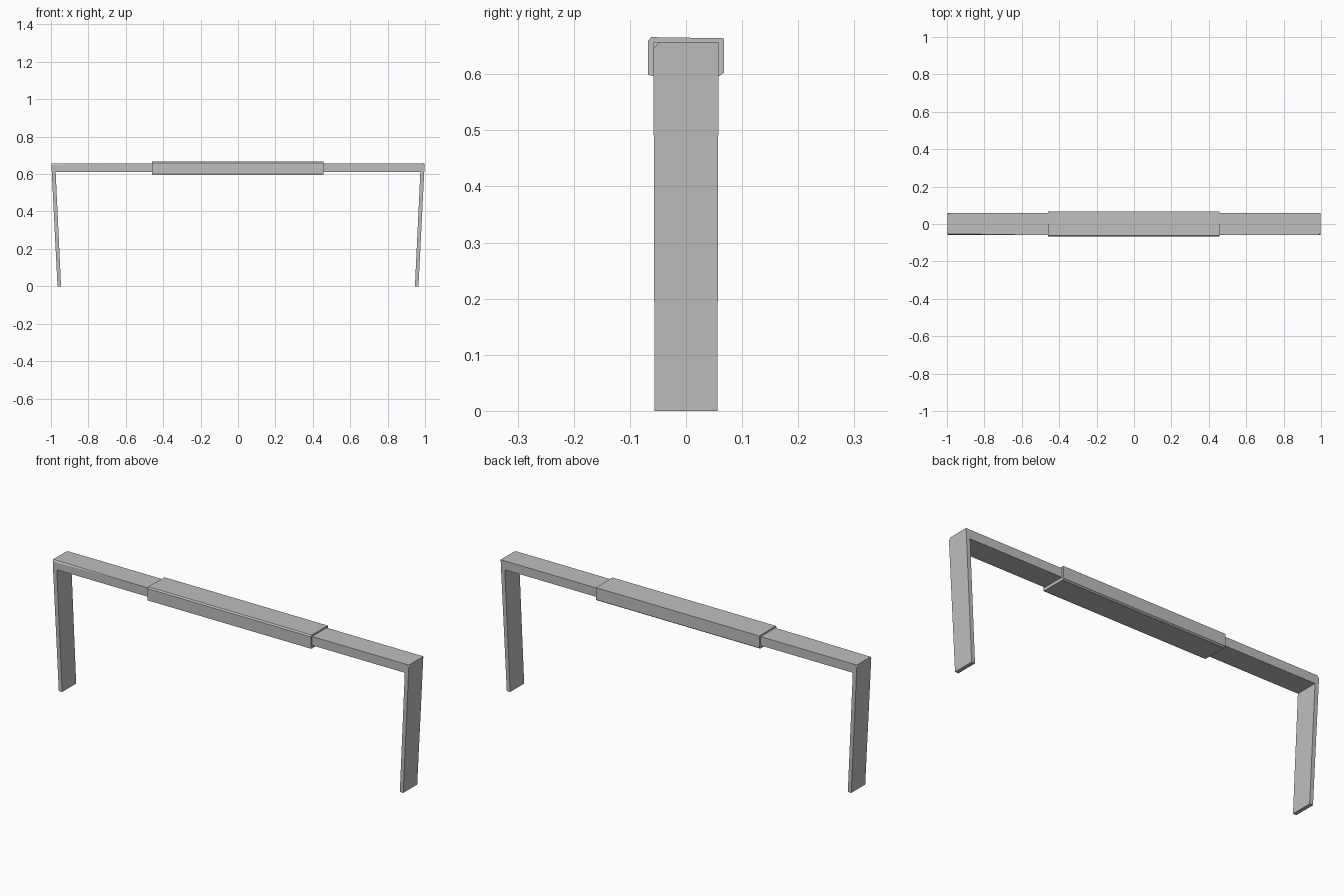
import bpy
import bmesh
from mathutils import Vector

cube = bpy.data.objects.get("Cube")
if cube:
    bpy.data.objects.remove(cube, do_unlink=True)

# One plain grey for the whole model
grey = bpy.data.materials.new("plain_grey")
grey.use_nodes = True
colour = (0.52, 0.52, 0.52, 1)
grey.diffuse_color = colour
grey.node_tree.nodes["Principled BSDF"].inputs["Base Color"].default_value = colour


def prism(start, end):
    """Join two matching outlines into a closed solid."""
    bm = bmesh.new()
    a = [bm.verts.new(p) for p in start]
    b = [bm.verts.new(p) for p in end]
    bm.faces.new(a)
    bm.faces.new(b[::-1])
    for i in range(len(a)):
        j = (i + 1) % len(a)
        bm.faces.new((a[j], a[i], b[i], b[j]))
    bmesh.ops.recalc_face_normals(bm, faces=bm.faces)
    return bm


def finish(bm, name):
    mesh = bpy.data.meshes.new(name)
    bm.to_mesh(mesh)
    bm.free()
    mesh.materials.append(grey)
    obj = bpy.data.objects.new(name, mesh)
    bpy.context.collection.objects.link(obj)


# Crossbar and splayed legs as one bent frame, slightly narrower at the feet
half = [(0.975, 0.612), (0.946, 0), (0.965, 0), (0.998, 0.657)]
outline = half + [(-x, z) for x, z in reversed(half)]
frame = prism(*[[(x, side * (0.056 + 0.003 * z), z) for x, z in outline]
                for side in (-1, 1)])

# Small clipped corners at opposite ends of the crossbar
corners = [v for v in frame.verts if v.co.z > 0.65 and v.co.x * v.co.y < 0]
bmesh.ops.bevel(frame, geom=corners, offset=0.011, affect='VERTICES', segments=1)

# Long shallow chamfer fading out along the front top edge
p, q, r = (Vector(c) for c in
           ((-1, -0.058, 0.648), (-1, -0.052, 0.657), (-0.6, -0.058, 0.657)))
normal = (q - p).cross(r - p)
if normal.z < 0:
    normal.negate()
cut = bmesh.ops.bisect_plane(frame, geom=frame.verts[:] + frame.edges[:] + frame.faces[:],
                             plane_co=p, plane_no=normal, clear_outer=True)
bmesh.ops.holes_fill(frame, edges=[e for e in frame.edges if e.is_boundary])
bmesh.ops.recalc_face_normals(frame, faces=frame.faces)
finish(frame, "frame")

# Thicker grip sleeve around the middle of the crossbar
section = [(-0.068, 0.599), (-0.06, 0.597), (0.06, 0.597), (0.068, 0.603),
           (0.068, 0.664), (-0.062, 0.666), (-0.068, 0.659)]
sleeve = prism(*[[(x, y, z) for y, z in section] for x in (-0.459, 0.456)])
finish(sleeve, "grip_sleeve")
